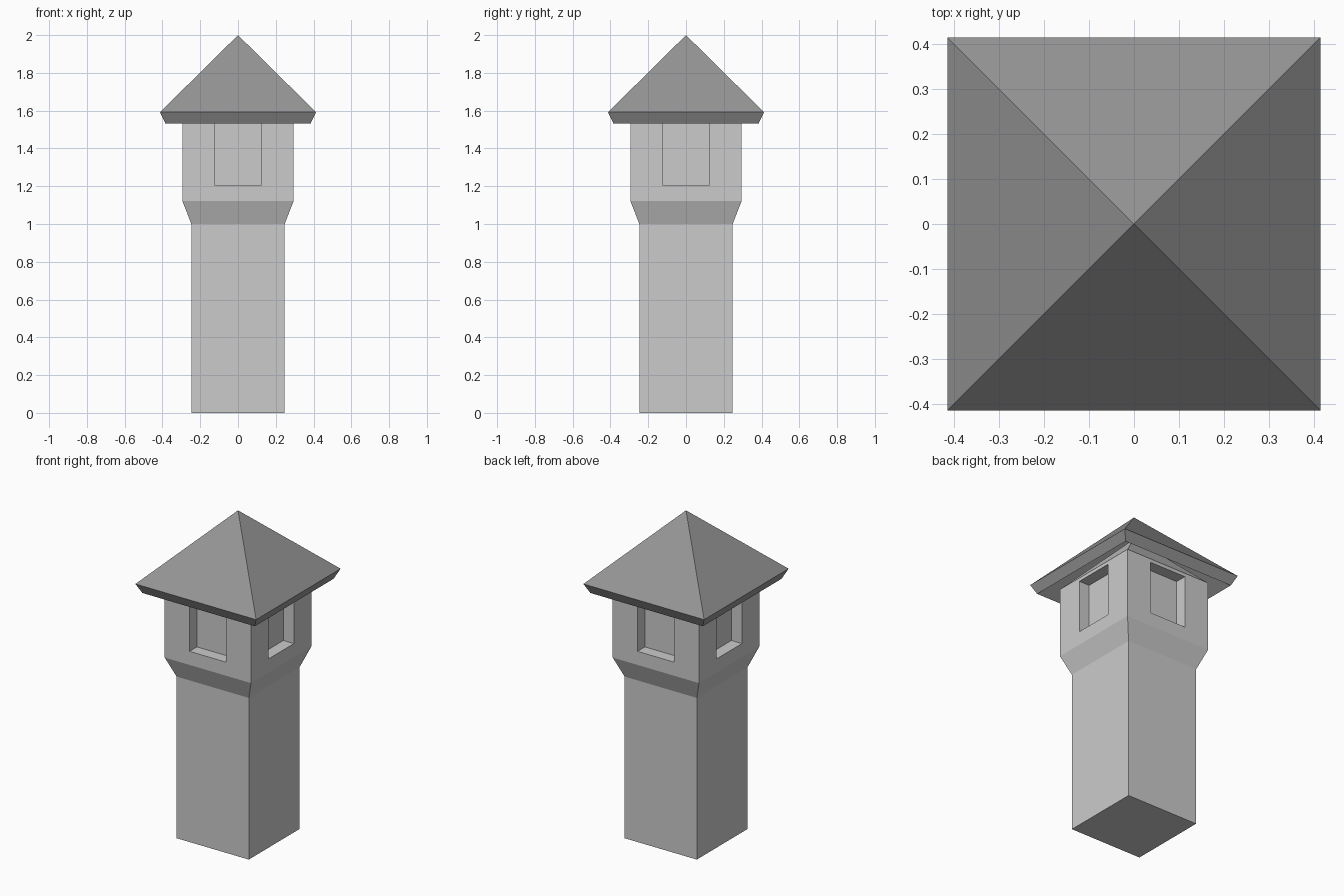
import bpy, bmesh
from math import pi
from mathutils import Matrix

if "Cube" in bpy.data.objects:
    bpy.data.objects.remove(bpy.data.objects["Cube"])


def square_loft(name, profile):
    """Loft square rings along (half width, z) points; zero width gives a point."""
    bm = bmesh.new()
    rings = []
    for h, z in profile:
        rings.append([bm.verts.new((sx * h, sy * h, z))
                      for sx, sy in ((-1, -1), (1, -1), (1, 1), (-1, 1))])
    for a, b in zip(rings, rings[1:]):
        for i in range(4):
            j = (i + 1) % 4
            bm.faces.new((a[i], a[j], b[j], b[i]))
    bmesh.ops.remove_doubles(bm, verts=bm.verts, dist=1e-5)
    bmesh.ops.recalc_face_normals(bm, faces=bm.faces)
    return add_object(name, bm)


def add_object(name, bm):
    mesh = bpy.data.meshes.new(name)
    bm.to_mesh(mesh)
    bm.free()
    obj = bpy.data.objects.new(name, mesh)
    bpy.context.collection.objects.link(obj)
    return obj


# Tower: shaft, flared collar, lookout walls and the pointed cap under the roof
tower = square_loft("tower", [(0, 0), (0.247, 0), (0.247, 1.0), (0.295, 1.123),
                              (0.295, 1.555), (0, 1.86)])

# Window cutters: one shallow box per side
DEPTH, HALF_W, Z0, Z1 = 0.072, 0.125, 1.207, 1.533
bm = bmesh.new()
for k in range(4):
    place = (Matrix.Rotation(k * pi / 2, 4, 'Z')
             @ Matrix.Translation((0, -0.295, (Z0 + Z1) / 2))
             @ Matrix.Diagonal((2 * HALF_W, 2 * DEPTH, Z1 - Z0, 1)))
    bmesh.ops.create_cube(bm, size=1, matrix=place)
cutter = add_object("window_cutter", bm)
cutter.hide_render = True

# Cut the recesses and drop the cutter
mod = tower.modifiers.new("windows", 'BOOLEAN')
mod.operation = 'DIFFERENCE'
mod.solver = 'EXACT'
mod.object = cutter
bpy.context.view_layer.objects.active = tower
bpy.ops.object.modifier_apply(modifier=mod.name)
bpy.data.objects.remove(cutter)

# Roof: thick pyramid shell with bevelled eaves, hollow underneath
roof = square_loft("roof", [(0, 2.0), (0.413, 1.592), (0.385, 1.533), (0, 1.913)])
dark = bpy.data.materials.new("dark_roof")
dark.diffuse_color = (0.3, 0.3, 0.3, 1)
dark.use_nodes = True
dark.node_tree.nodes["Principled BSDF"].inputs["Base Color"].default_value = dark.diffuse_color
roof.data.materials.append(dark)
